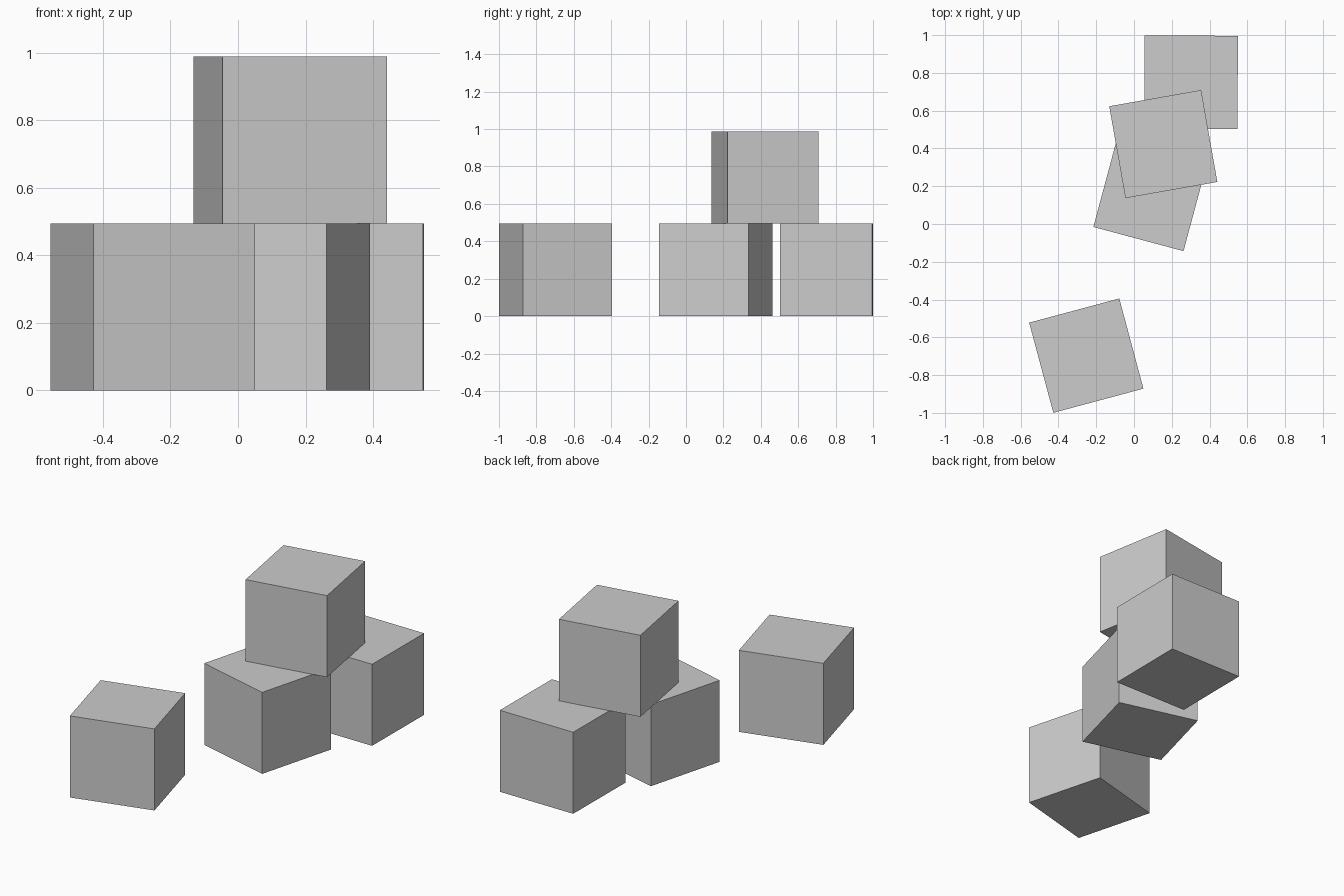
import bpy
from math import radians

if "Cube" in bpy.data.objects:
    bpy.data.objects.remove(bpy.data.objects["Cube"])

SIZE = 0.494

# single plain grey
grey = bpy.data.materials.new("light_grey")
grey.diffuse_color = (0.604, 0.604, 0.604, 1.0)
grey.use_nodes = True
grey.node_tree.nodes["Principled BSDF"].inputs["Base Color"].default_value = grey.diffuse_color


def block(name, x, y, base, turn):
    """One flat-faced cube, resting at height base, turned about z."""
    bpy.ops.mesh.primitive_cube_add(
        size=SIZE, location=(x, y, base + SIZE / 2), rotation=(0, 0, radians(turn)))
    ob = bpy.context.object
    ob.name = name
    ob.data.materials.append(grey)


# three blocks on the ground
block("front_block", -0.2525, -0.697, 0, 15)
block("middle_block", 0.0875, 0.159, 0, -15)
block("back_block", 0.302, 0.7505, 0, -0.4)
# block stacked across the middle and back ones
block("top_block", 0.155, 0.423, SIZE, 10)
